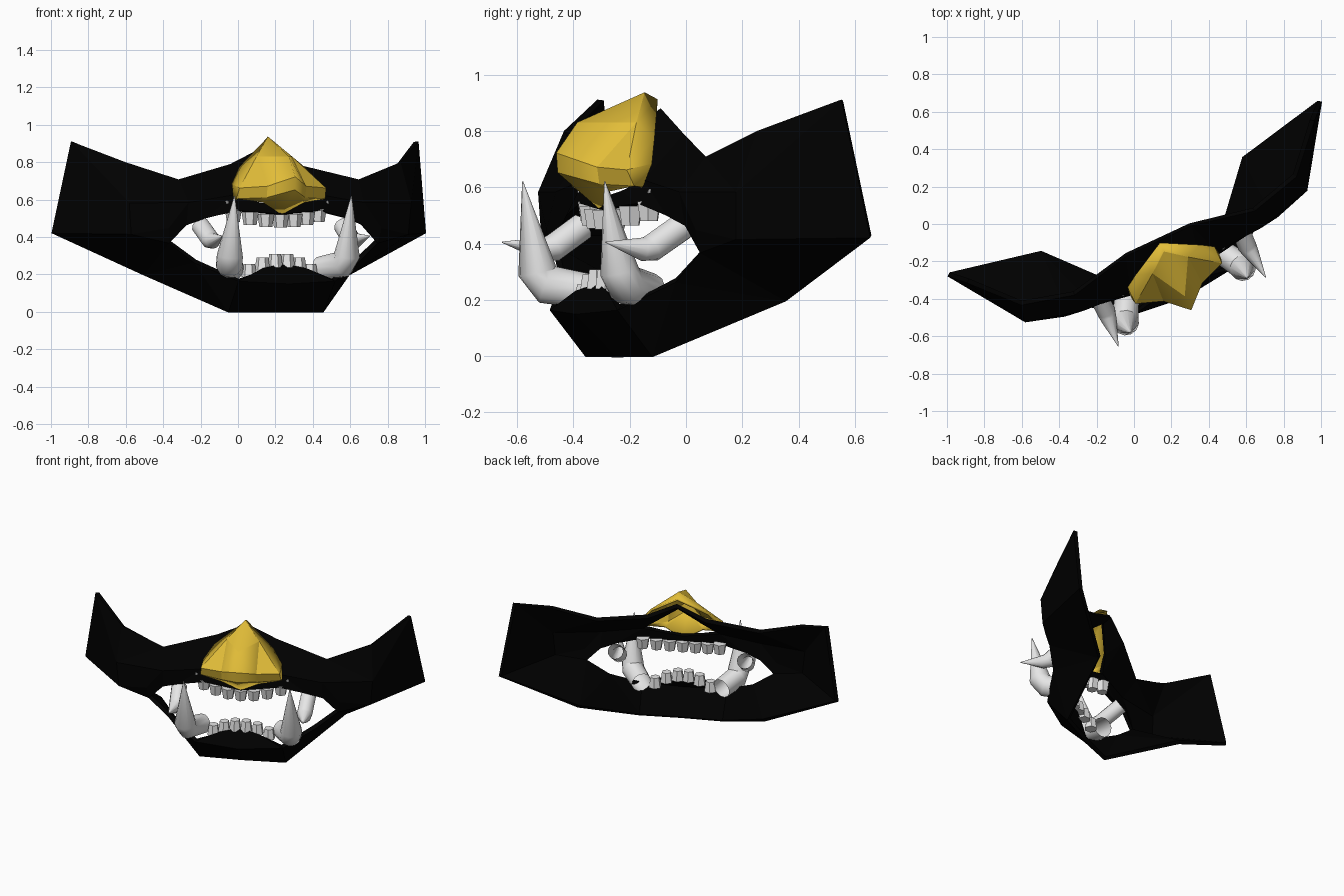
import bpy, bmesh, math
from mathutils import Vector, Matrix

cube = bpy.data.objects.get("Cube")
if cube:
    bpy.data.objects.remove(cube, do_unlink=True)

TURN = math.radians(25)      # the mask is turned about z
ORIGIN = (0.075, 0.035, 0)


def material(name, color):
    m = bpy.data.materials.new(name)
    m.use_nodes = True
    m.diffuse_color = (*color, 1)
    m.node_tree.nodes["Principled BSDF"].inputs["Base Color"].default_value = (*color, 1)
    return m


BLACK = material("black", (0, 0, 0))
GOLD = material("gold", (0.76, 0.51, 0.04))
IVORY = material("ivory white", (0.8, 0.8, 0.8))


def place(p):
    """Side, forward, up to object space."""
    return Vector((p[0], -p[1], p[2]))


def finish(name, bm, mat, mirror=True, thickness=0, smooth=None):
    bmesh.ops.recalc_face_normals(bm, faces=bm.faces)
    mesh = bpy.data.meshes.new(name)
    bm.to_mesh(mesh)
    bm.free()
    mesh.materials.append(mat)
    ob = bpy.data.objects.new(name, mesh)
    bpy.context.collection.objects.link(ob)
    ob.location = ORIGIN
    ob.rotation_euler.z = TURN
    if smooth:
        bpy.ops.object.select_all(action='DESELECT')
        ob.select_set(True)
        bpy.context.view_layer.objects.active = ob
        bpy.ops.object.shade_smooth_by_angle(angle=math.radians(smooth))
    if mirror:
        ob.modifiers.new("Mirror", 'MIRROR')
    if thickness:
        mod = ob.modifiers.new("Thickness", 'SOLIDIFY')
        mod.thickness = thickness
        mod.offset = 0
    return ob


def half_shell(name, points, faces, mat, thickness, smooth=None):
    bm = bmesh.new()
    v = {k: bm.verts.new(place(p)) for k, p in points.items()}
    for f in faces:
        bm.faces.new([v[k] for k in f.split()])
    return finish(name, bm, mat, True, thickness, smooth)


# Mask shell: brow, cheek wings, lips and jaw
half_shell("mask_shell", dict(
    brow=(0, .13, .87), brow_side=(.19, .13, .78), dip=(.53, .2, .7),
    wing_top=(.806, .128, .795), tip_top=(1.015, -.1, .91), tip_low=(1.095, -.175, .425),
    cheek=(.825, .22, .58), cheek_low=(.81, .215, .42),
    fold=(.517, .295, .58), fold_low=(.625, .28, .45),
    corner=(.61, .262, .375), lip_c=(.52, .272, .465),
    lip_b=(.42, .3, .5), lip_a=(.24, .33, .54), lip_mid=(0, .37, .52),
    hole_top=(0, .185, .835), hole_side=(.165, .245, .705), muzzle=(.25, .31, .62),
    hole_low=(.13, .34, .585), hole_mid=(0, .36, .56),
    jaw=(.6, -.075, .205), chin=(.275, .293, .005), chin_mid=(0, .3, .005),
    low_a=(.475, .3, .27), low_b=(.28, .43, .17), low_c=(.13, .4, .225),
    low_mid=(0, .375, .25), chin_front=(0, .46, .15)), [
    "brow brow_side hole_side hole_top", "brow_side dip fold muzzle",
    "brow_side muzzle hole_side", "muzzle fold lip_c lip_b",
    "muzzle lip_b lip_a", "muzzle lip_a hole_low",
    "hole_low lip_a lip_mid hole_mid", "dip wing_top cheek", "dip cheek fold",
    "cheek cheek_low fold_low fold", "fold fold_low corner lip_c",
    "cheek_low corner fold_low", "wing_top tip_top cheek",
    "cheek tip_top tip_low cheek_low", "cheek_low tip_low jaw corner",
    "corner jaw low_a", "low_a jaw chin",
    "low_a chin low_b", "low_b chin chin_mid chin_front",
    "low_b chin_front low_c", "low_c chin_front low_mid"], BLACK, 0.026)

# Faceted nose with a hollow beside the tip
half_shell("nose", dict(
    r0=(0, .15, .905), r1=(.187, .25, .77), r2=(.25, .29, .68), r3=(.255, .33, .6),
    f0=(0, .2, .93), f1=(.1, .28, .825), f2=(.25, .385, .66), f3=(.255, .36, .605),
    ridge=(0, .46, .825), tip=(0, .54, .72), tip_low=(0, .535, .655),
    side=(.11, .435, .67), side_low=(.11, .425, .615),
    under=(0, .37, .525), under_side=(.12, .395, .59)), [
    "r0 f0 f1 r1", "r1 f1 f2 r2", "r2 f2 f3 r3", "f0 ridge f1",
    "f1 ridge side", "ridge tip side", "f1 side f2",
    "side tip tip_low side_low", "f2 side side_low f3",
    "tip_low under under_side side_low", "side_low under_side f3"],
    GOLD, 0.015, 20)


def tusk(name, path, radii, sides=12):
    """Bent cone with a hollow root."""
    bm = bmesh.new()
    pts = [place(p) for p in path]
    rings = []
    for i, (p, r) in enumerate(zip(pts, radii)):
        d = (pts[min(i + 1, len(pts) - 1)] - pts[max(i - 1, 0)]).normalized()
        rot = Vector((0, -1, 1)).rotation_difference(d)
        across = Vector((1, 0, 0))
        up = Vector((0, 1, 1)).normalized()
        angles = [2 * math.pi * k / sides for k in range(sides)]
        rings.append([bm.verts.new(p + rot @ (across * math.cos(t) + up * math.sin(t)) * r)
                      for t in angles])
    for a, b in zip(rings, rings[1:]):
        for k in range(sides):
            n = (k + 1) % sides
            bm.faces.new((a[k], a[n], b[n], b[k]))
    bm.faces.new(rings[-1])
    finish(name, bm, IVORY, True, 0, 50)


# Two pairs of bent tusks
tusk("lower_tusks", [(.26, .3, .23), (.335, .43, .255), (.345, .46, .3), (.345, .518, .62)],
     [.065, .072, .07, .002])
tusk("upper_tusks", [(.42, .25, .46), (.415, .365, .385), (.42, .405, .38), (.435, .557, .405)],
     [.05, .05, .042, .002])


def tooth_row(name, count, half_width, front, sweep, z_mid, z_drop, radius, flip):
    bm = bmesh.new()
    for i in range(count):
        t = 2 * i / (count - 1) - 1
        spot = place((half_width * t, front - sweep * t * t, z_mid + z_drop * t * t))
        m = Matrix.Translation(spot) @ Matrix.Rotation(math.pi if flip else 0, 4, 'X')
        bmesh.ops.create_cone(bm, cap_ends=True, segments=6, radius1=radius,
                              radius2=radius * .75, depth=.07, matrix=m)
    finish(name, bm, IVORY, False)


# Rows of small teeth, close together
tooth_row("upper_teeth", 7, .25, .36, .06, .485, .03, .046, True)
tooth_row("lower_teeth", 6, .18, .37, .02, .275, -.055, .042, False)

# Small studs on the muzzle
bm = bmesh.new()
bmesh.ops.create_icosphere(bm, subdivisions=1, radius=.012,
                           matrix=Matrix.Translation(place((.295, .315, .585))))
finish("muzzle_studs", bm, IVORY)
